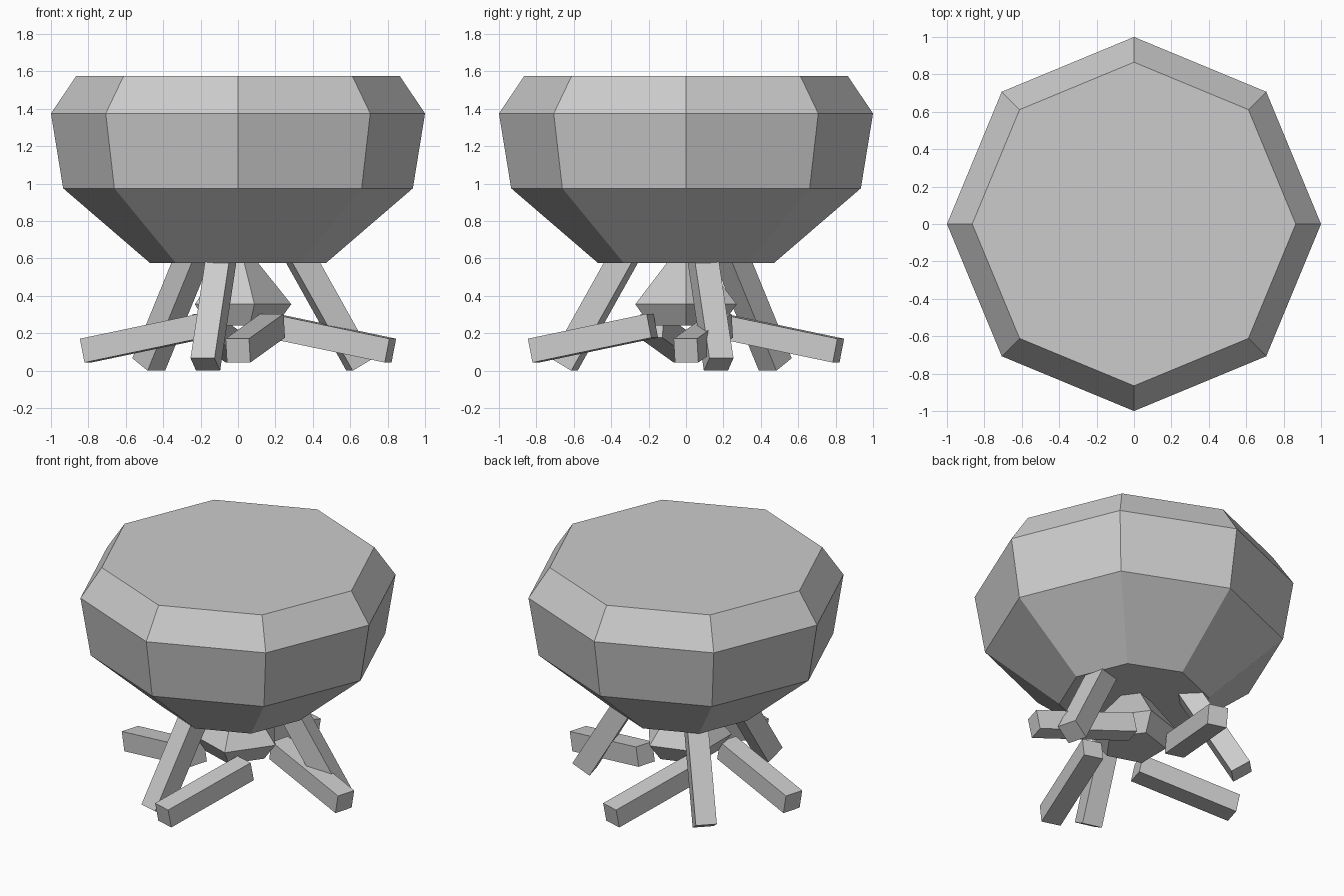
import bpy, bmesh
from math import cos, sin, pi, radians
from mathutils import Vector, Matrix

cube = bpy.data.objects.get("Cube")
if cube:
    bpy.data.objects.remove(cube, do_unlink=True)

# One plain grey for everything
grey = bpy.data.materials.new("plain_grey")
grey.use_nodes = True
grey.diffuse_color = (0.6, 0.6, 0.6, 1)
grey.node_tree.nodes["Principled BSDF"].inputs["Base Color"].default_value = (0.6, 0.6, 0.6, 1)


def finish(name, bm):
    bmesh.ops.recalc_face_normals(bm, faces=bm.faces)
    mesh = bpy.data.meshes.new(name)
    bm.to_mesh(mesh)
    bm.free()
    mesh.materials.append(grey)
    obj = bpy.data.objects.new(name, mesh)
    bpy.context.collection.objects.link(obj)
    return obj


def lathe(name, profile, sides):
    """Closed faceted solid from (radius, height) rings; zero radius makes a tip."""
    bm = bmesh.new()
    rings = []
    for r, z in profile:
        count = sides if r else 1
        rings.append([bm.verts.new((r * cos(2 * pi * i / sides), r * sin(2 * pi * i / sides), z))
                      for i in range(count)])
    for low, high in zip(rings, rings[1:]):
        for i in range(sides):
            j = (i + 1) % sides
            top = [high[j], high[i]] if len(high) > 1 else [high[0]]
            bm.faces.new([low[i], low[j]] + top)
    for ring in (rings[0], rings[-1]):
        if len(ring) > 1:
            bm.faces.new(ring)
    return finish(name, bm)


def beam(name, start, end, size, turn):
    """Square beam between two points, level across, turned about the z axis."""
    start, end = Vector(start), Vector(end)
    along = (end - start).normalized()
    side = along.cross(Vector((0, 0, 1))).normalized()
    up = side.cross(along)
    frame = Matrix((side, along, up)).transposed().to_4x4()
    bm = bmesh.new()
    bmesh.ops.create_cube(bm, size=1)
    scale = Matrix.Diagonal((size, (end - start).length, size, 1))
    place = Matrix.Translation((start + end) / 2) @ frame @ scale
    bm.transform(Matrix.Rotation(turn, 4, 'Z') @ place)
    return finish(name, bm)


# Pot and the ember heap below it
lathe("pot", [(0.47, 0.575), (0.935, 0.975), (1.0, 1.375), (0.865, 1.575)], 8)
lathe("flame", [(0.2, 0.24), (0.285, 0.355), (0, 0.71)], 5)

# Three leaning legs
for i in range(3):
    beam(f"leg_{i + 1}", (0.675, 0, 0.033), (0.315, 0, 0.655), 0.133, radians(15 + 120 * i))

# Four logs, slightly twisted around the fire
for i in range(4):
    beam(f"log_{i + 1}", (0, -0.815, 0.107), (0.185, -0.18, 0.24), 0.13, radians(90 * i))
